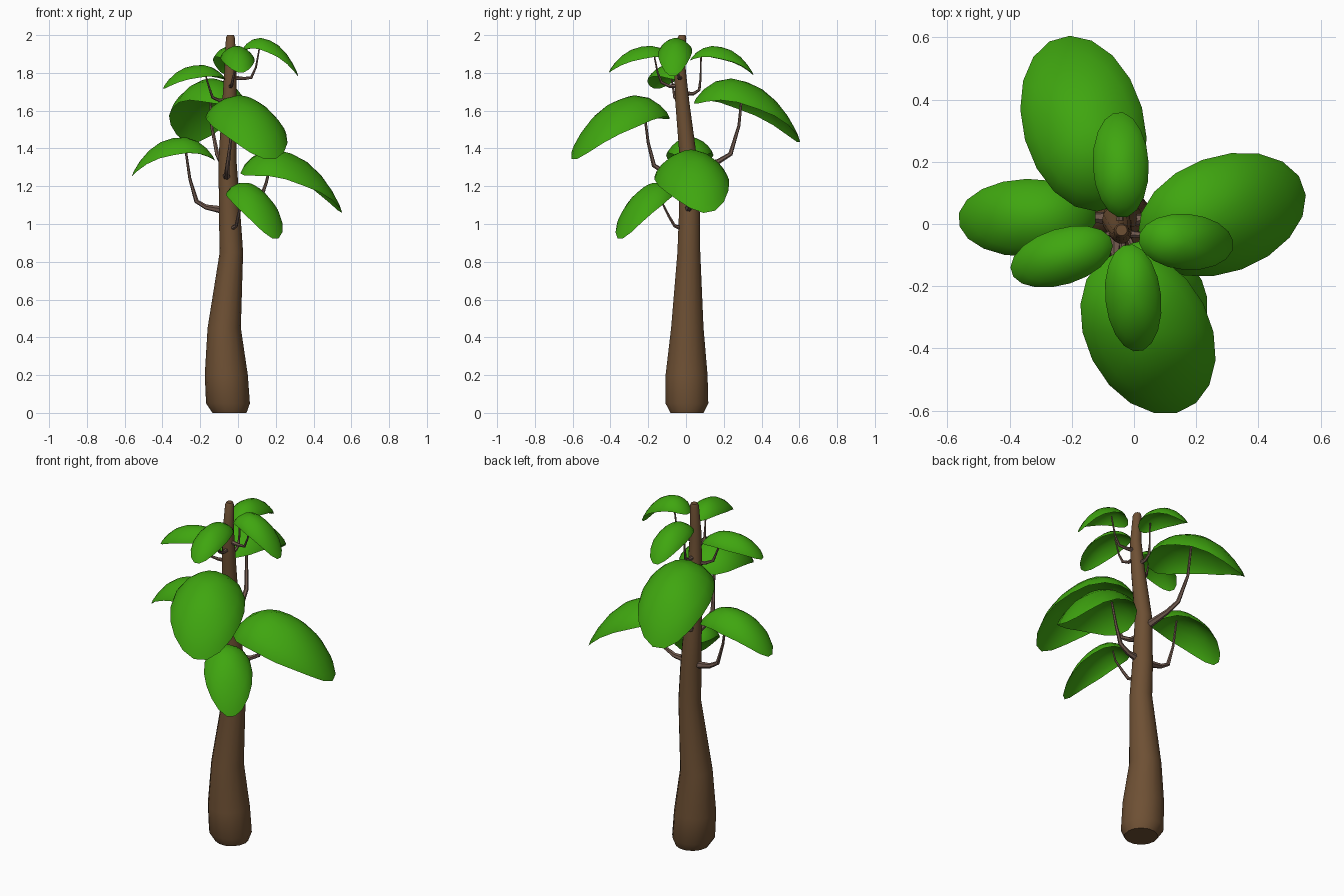
import bpy, bmesh, math
from mathutils import Vector


def material(name, rgb):
    m = bpy.data.materials.new(name)
    m.diffuse_color = (*rgb, 1)
    return m


BARK = material("bark", (0.155, 0.08, 0.034))
TWIG = material("twig", (0.17, 0.105, 0.08))
LEAF = material("leaf_green", (0.05, 0.38, 0.005))


def finish(name, bm, mat, angle):
    bmesh.ops.recalc_face_normals(bm, faces=bm.faces)
    me = bpy.data.meshes.new(name)
    bm.to_mesh(me)
    bm.free()
    me.materials.append(mat)
    ob = bpy.data.objects.new(name, me)
    bpy.context.collection.objects.link(ob)
    bpy.context.view_layer.objects.active = ob
    ob.select_set(True)
    bpy.ops.object.shade_smooth_by_angle(angle=math.radians(angle))
    ob.select_set(False)


def tube(name, pts, radii, sides, mat, level=False):
    """Tapered tube along a path; level keeps the rings horizontal."""
    bm = bmesh.new()
    pts = [Vector(p) for p in pts]
    rings = []
    for i, (p, r) in enumerate(zip(pts, radii)):
        t = (pts[min(i + 1, len(pts) - 1)] - pts[max(i - 1, 0)]).normalized()
        if level:
            t = Vector((0, 0, 1))
            a = Vector((1, 0, 0))
        elif i == 0:
            a = t.orthogonal().normalized()
        else:
            a = (a - t * a.dot(t)).normalized()
        b = t.cross(a)
        rings.append([bm.verts.new(p + r * (a * math.cos(k * math.tau / sides) + b * math.sin(k * math.tau / sides)))
                      for k in range(sides)])
    for lo, hi in zip(rings, rings[1:]):
        for k in range(sides):
            j = (k + 1) % sides
            bm.faces.new((lo[k], lo[j], hi[j], hi[k]))
    bm.faces.new(rings[0])
    bm.faces.new(rings[-1])
    finish(name, bm, mat, 50)


def leaf(name, inner, tip, top, half_width, roll=0.0):
    """Domed oval leaf arching from inner point to tip, crest at height top."""
    inner, tip = Vector(inner), Vector(tip)
    mid, half = (inner + tip) / 2, (tip - inner) / 2
    side = Vector((-half.y, half.x, 0)).normalized() * half_width
    thick = half_width * 0.26
    # raise the arch until the crest lands at top
    steps = [i / 20 for i in range(-20, 21)]
    arch = 0.0
    while max(mid.z + half.z * s + arch * (1 - abs(s) ** 2.4) + thick * math.sqrt(1 - s * s) for s in steps) < top:
        arch += 0.002
    bm = bmesh.new()
    bmesh.ops.create_uvsphere(bm, u_segments=18, v_segments=10, radius=1)
    for v in bm.verts:
        s, t, h = v.co
        # underside follows the same dome, making a thin shell
        lift = thick * h if h > 0 else -0.35 * thick * h
        v.co = mid + half * s + side * t
        v.co.z += arch * (1 - abs(s) ** 2.4) - 0.46 * half_width * t * t + lift + roll * t
    finish(name, bm, LEAF, 60)


# Trunk: swollen base, gentle S-bend, tapering top
trunk = [(-0.045, 0.005, 0, 0.09), (-0.053, 0.005, 0.05, 0.116), (-0.062, 0.003, 0.2, 0.114),
         (-0.073, 0.007, 0.45, 0.088), (-0.035, 0.015, 0.85, 0.062), (-0.044, 0.018, 1.05, 0.057),
         (-0.056, 0.012, 1.35, 0.047), (-0.045, -0.02, 1.65, 0.038), (-0.04, -0.033, 1.83, 0.031),
         (-0.04, -0.022, 1.985, 0.024), (-0.04, -0.02, 2.0, 0.018)]
tube("trunk", [p[:3] for p in trunk], [p[3] for p in trunk], 14, BARK, level=True)

# Leaves: inner end, tip, crest height, half width
leaves = {
    "back": ((-0.085, 0.045, 1.635), (-0.24, 0.60, 1.43), 1.77, 0.195),
    "right": ((0.02, -0.065, 1.26), (0.545, 0.125, 1.06), 1.39, 0.187, 0.035),
    "front": ((-0.08, -0.10, 1.555), (0.17, -0.595, 1.34), 1.68, 0.2),
    "left": ((-0.12, 0.025, 1.335), (-0.565, 0.015, 1.25), 1.46, 0.125),
    "low_front": ((-0.03, -0.075, 1.15), (0.20, -0.35, 0.92), 1.22, 0.13),
    "top_right": ((0.015, -0.045, 1.91), (0.32, -0.07, 1.78), 1.985, 0.09),
    "top_back": ((-0.035, 0.02, 1.865), (-0.05, 0.36, 1.785), 1.942, 0.09),
    "top_front": ((-0.02, -0.065, 1.87), (0.015, -0.41, 1.80), 1.942, 0.09),
    "top_left": ((-0.07, -0.055, 1.765), (-0.395, -0.155, 1.715), 1.842, 0.09),
}
for n, args in leaves.items():
    leaf("leaf_" + n, *args)

# Branches: from the trunk, out, then bending up into each leaf
branches = {
    "back": [(-0.06, 0.03, 1.29), (-0.09, 0.17, 1.33), (-0.11, 0.235, 1.37), (-0.14, 0.28, 1.52), (-0.15, 0.30, 1.72)],
    "right": [(-0.03, 0.01, 1.08), (0.06, 0.02, 1.09), (0.115, 0.025, 1.12), (0.15, 0.03, 1.22), (0.18, 0.03, 1.35)],
    "front": [(-0.06, -0.01, 1.25), (-0.06, -0.10, 1.265), (-0.055, -0.17, 1.31), (-0.04, -0.20, 1.43), (-0.03, -0.225, 1.62)],
    "left": [(-0.06, 0.02, 1.07), (-0.17, 0.02, 1.09), (-0.22, 0.02, 1.12), (-0.255, 0.02, 1.24), (-0.28, 0.02, 1.41)],
    "low_front": [(-0.035, -0.02, 0.975), (-0.01, -0.06, 0.99), (0.0, -0.09, 1.04), (0.02, -0.13, 1.12), (0.03, -0.14, 1.18)],
    "top_right": [(-0.04, -0.03, 1.775), (0.03, -0.035, 1.77), (0.07, -0.04, 1.775), (0.095, -0.045, 1.83), (0.115, -0.05, 1.94)],
    "top_back": [(-0.045, -0.015, 1.69), (-0.045, 0.04, 1.69), (-0.045, 0.07, 1.71), (-0.045, 0.077, 1.77), (-0.045, 0.08, 1.90)],
    "top_front": [(-0.04, -0.03, 1.73), (-0.035, -0.09, 1.73), (-0.03, -0.13, 1.75), (-0.02, -0.15, 1.80), (-0.01, -0.17, 1.90)],
    "top_left": [(-0.045, -0.02, 1.65), (-0.10, -0.04, 1.655), (-0.135, -0.06, 1.67), (-0.155, -0.07, 1.73), (-0.175, -0.08, 1.80)],
}
for n, pts in branches.items():
    k = 0.65 if n.startswith(("top", "low")) else 1
    tube("branch_" + n, pts, [k * r for r in (0.022, 0.014, 0.012, 0.008, 0.006)], 6, TWIG)
